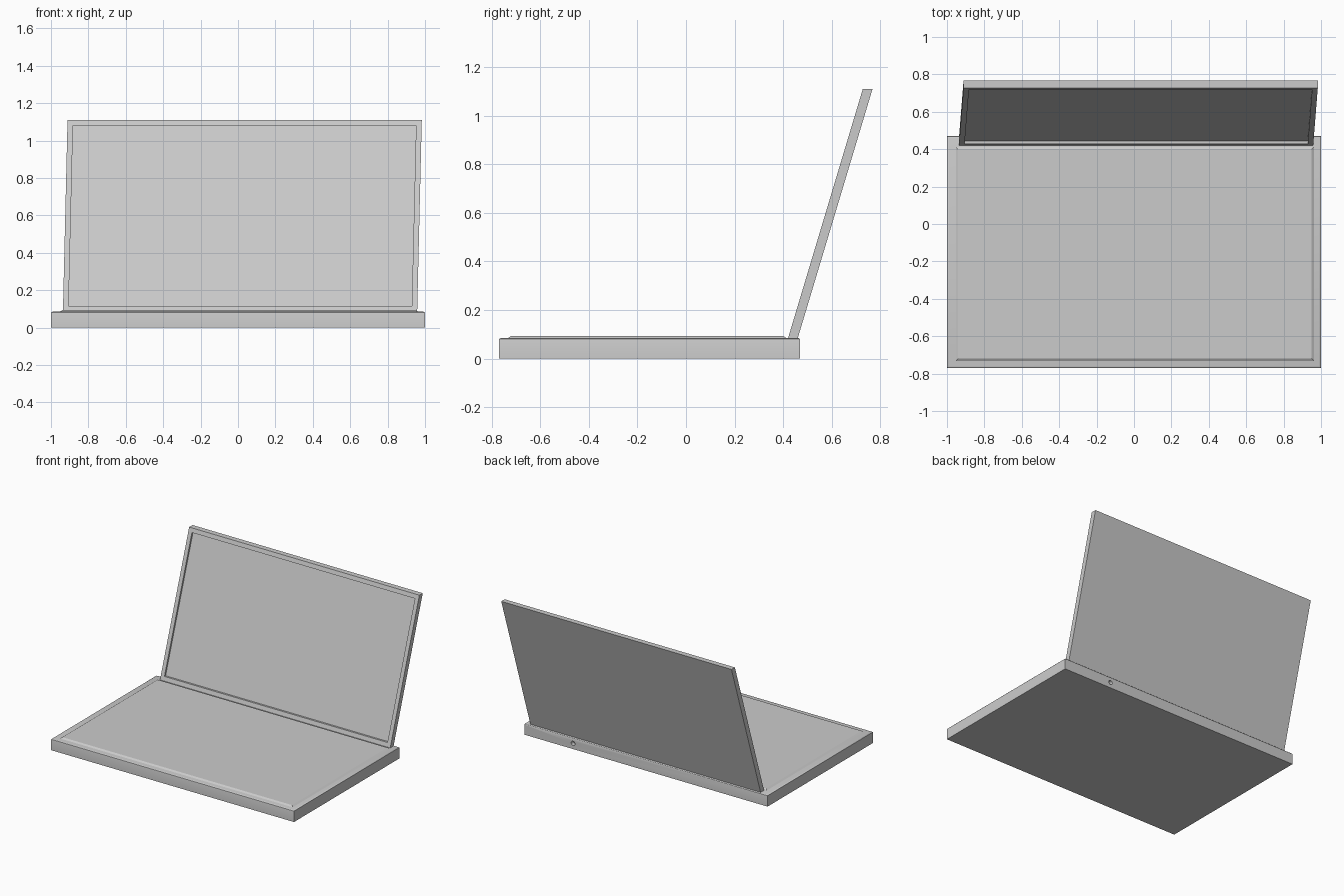
import bpy
import bmesh
from mathutils import Matrix, Vector

cube = bpy.data.objects.get("Cube")
if cube:
    bpy.data.objects.remove(cube, do_unlink=True)

grey = bpy.data.materials.new("light grey")
grey.use_nodes = True
grey.diffuse_color = (0.6, 0.6, 0.6, 1)
grey.node_tree.nodes["Principled BSDF"].inputs["Base Color"].default_value = (0.6, 0.6, 0.6, 1)


def add_box(bm, low, high):
    low, high = Vector(low), Vector(high)
    matrix = Matrix.Translation((low + high) / 2) @ Matrix.Diagonal((high - low).to_4d())
    bmesh.ops.create_cube(bm, size=1, matrix=matrix)


def finish(name, bm):
    bmesh.ops.recalc_face_normals(bm, faces=bm.faces)
    mesh = bpy.data.meshes.new(name)
    bm.to_mesh(mesh)
    bm.free()
    mesh.materials.append(grey)
    obj = bpy.data.objects.new(name, mesh)
    bpy.context.collection.objects.link(obj)
    return obj


def smooth(obj):
    bpy.ops.object.select_all(action='DESELECT')
    obj.select_set(True)
    bpy.context.view_layer.objects.active = obj
    bpy.ops.object.shade_smooth_by_angle()


def top_edges(bm):
    top = max(v.co.z for v in bm.verts)
    return [e for e in bm.edges if all(v.co.z > top - 0.001 for v in e.verts)]


# Base slab with rounded upper rim
bm = bmesh.new()
add_box(bm, (-1, -0.77, 0), (1, 0.47, 0.085))
bmesh.ops.bevel(bm, geom=top_edges(bm), offset=0.01, segments=3, profile=0.5, affect='EDGES')
base = finish("base", bm)

# Round socket cut into the back edge
bm = bmesh.new()
bmesh.ops.create_cone(bm, cap_ends=True, segments=20, radius1=0.016, radius2=0.016, depth=0.06,
                      matrix=Matrix.Translation((0.6, 0.47, 0.042)) @ Matrix.Rotation(1.5708, 4, 'X'))
cutter = finish("socket_cutter", bm)
cutter.hide_render = True
cutter.hide_set(True)
cut = base.modifiers.new("socket", 'BOOLEAN')
cut.operation = 'DIFFERENCE'
cut.solver = 'EXACT'
cut.object = cutter
smooth(base)

# Slightly raised top panel with sloping edges
bm = bmesh.new()
add_box(bm, (-0.96, -0.74, 0.08), (0.97, 0.42, 0.093))
for v in bm.verts:
    if v.co.z > 0.09:
        v.co.x -= 0.02 if v.co.x > 0 else -0.02
        v.co.y -= 0.02 if v.co.y > 0 else -0.02
finish("raised_top_panel", bm)

# Lid with recessed screen, slanted backwards
bm = bmesh.new()
add_box(bm, (-0.936, 0.42, 0.085), (0.958, 0.46, 1.11))
bm.faces.ensure_lookup_table()
screen = min(bm.faces, key=lambda f: f.calc_center_median().y)
bmesh.ops.inset_region(bm, faces=[screen], thickness=0.042, depth=0)
bmesh.ops.inset_region(bm, faces=[screen], thickness=0, depth=-0.014)
for v in bm.verts:
    rise = v.co.z - 0.085
    v.co.x += 0.024 * rise
    v.co.y += 0.3 * rise
finish("lid", bm)
